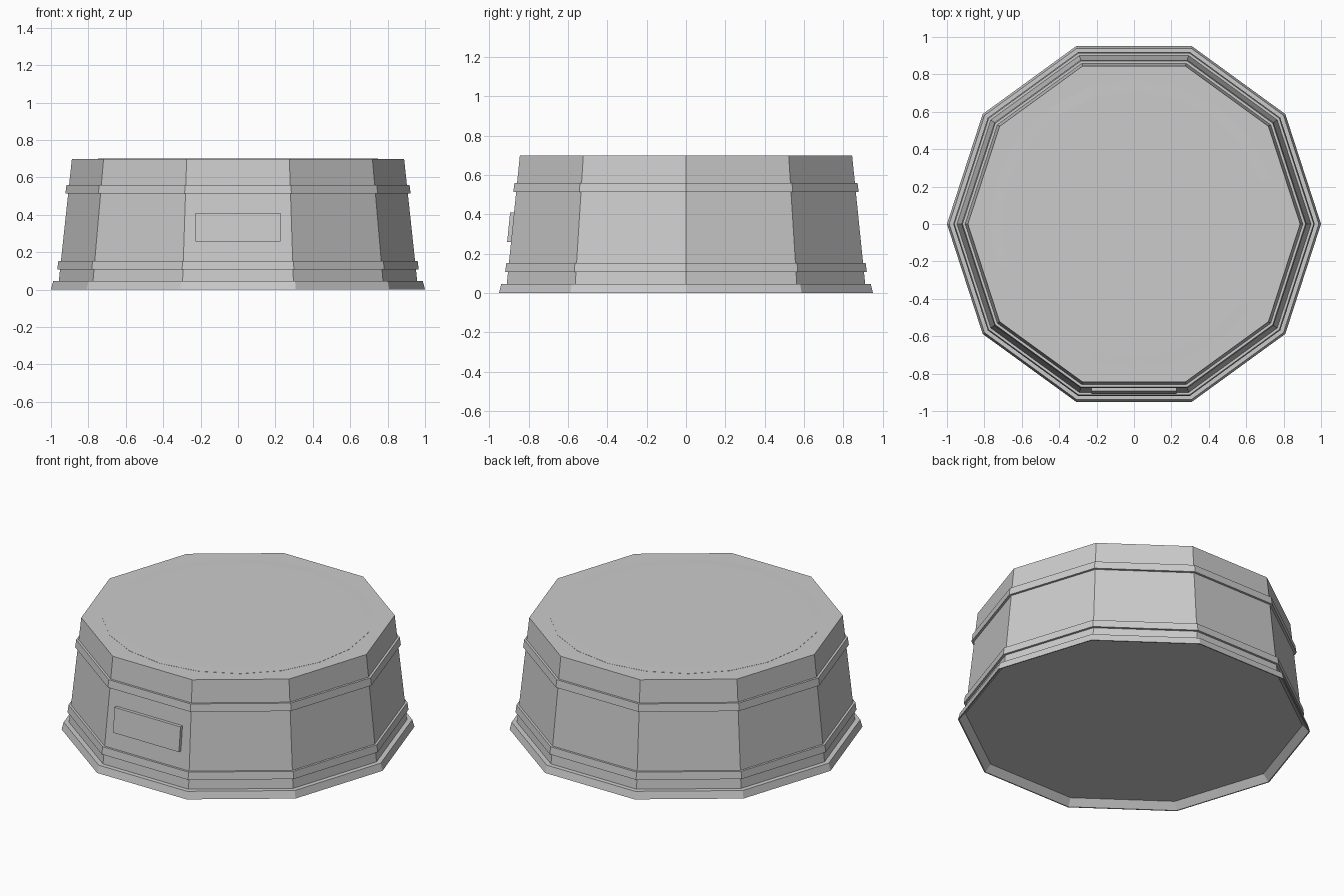
import bpy, bmesh
from math import cos, sin, pi

if "Cube" in bpy.data.objects:
    bpy.data.objects.remove(bpy.data.objects["Cube"])


def make_object(name, bm):
    bmesh.ops.recalc_face_normals(bm, faces=bm.faces)
    mesh = bpy.data.meshes.new(name)
    bm.to_mesh(mesh)
    bm.free()
    ob = bpy.data.objects.new(name, mesh)
    bpy.context.collection.objects.link(ob)
    return ob


def lathe(name, profile, sides=10, loop=False, caps=False):
    """Spin (radius, z) points into a faceted solid."""
    bm = bmesh.new()
    rings = [[bm.verts.new((r * cos(2 * pi * i / sides), r * sin(2 * pi * i / sides), z))
              for i in range(sides)] for r, z in profile]
    pairs = list(zip(rings, rings[1:]))
    if loop:
        pairs.append((rings[-1], rings[0]))
    for a, b in pairs:
        for i in range(sides):
            j = (i + 1) % sides
            bm.faces.new((a[i], a[j], b[j], b[i]))
    if caps:
        bm.faces.new(rings[0][::-1])
        bm.faces.new(rings[-1])
    return make_object(name, bm)


def wall(z):
    """Corner radius of the tapering body at height z."""
    return 0.963 - 0.107 * z


# tapered ten-sided body, its underside recessed inside the foot
lathe("body", [(wall(0.04), 0.04), (wall(0.698), 0.698)], caps=True)

# flared foot rim
lathe("foot_rim", [(0.955, 0.045), (0.988, 0.045), (1.0, 0.0), (0.993, 0.0), (0.957, 0.04)],
      loop=True)

# raised bands around the wall
for name, z0, z1 in (("lower_band", 0.107, 0.153), ("upper_band", 0.513, 0.56)):
    lathe(name, [(wall(z0) - 0.01, z0), (wall(z0) + 0.015, z0),
                 (wall(z1) + 0.014, z1), (wall(z1) - 0.01, z1)], loop=True)

# very shallow round panel on the top
lathe("top_panel", [(0.77, 0.697), (0.77, 0.699), (0.71, 0.70)], sides=20, caps=True)

# front plate following the slope of the wall
bm = bmesh.new()
bmesh.ops.create_cube(bm, size=1.0)
for v in bm.verts:
    z = 0.41 if v.co.z > 0 else 0.258
    surface = wall(z) * cos(pi / 10)
    v.co = (v.co.x * 0.456, -surface - (0.02 if v.co.y < 0 else -0.01), z)
make_object("front_plate", bm)
